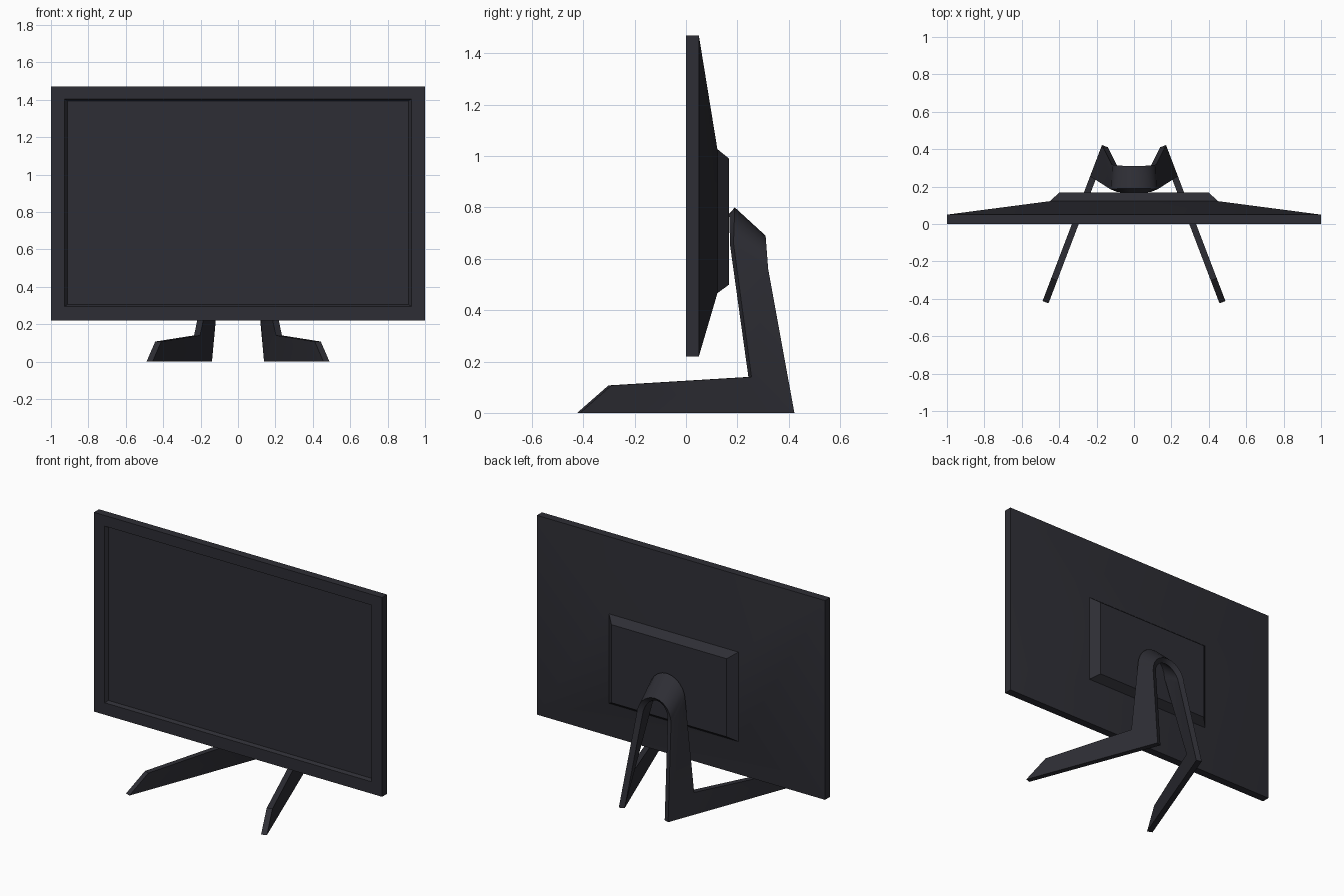
import bpy, bmesh, math
from mathutils import Vector

if "Cube" in bpy.data.objects:
    bpy.data.objects.remove(bpy.data.objects["Cube"])

plastic = bpy.data.materials.new("dark_charcoal_plastic")
plastic.diffuse_color = (0.027, 0.027, 0.035, 1)
plastic.use_nodes = True
plastic.node_tree.nodes["Principled BSDF"].inputs["Base Color"].default_value = plastic.diffuse_color


def loft(name, rings, cap_start=True, cap_end=True):
    """Bridge successive four-cornered rings into one mesh."""
    bm = bmesh.new()
    rows = [[bm.verts.new(p) for p in ring] for ring in rings]
    for a, b in zip(rows, rows[1:]):
        for i in range(4):
            j = (i + 1) % 4
            bm.faces.new((a[i], a[j], b[j], b[i]))
    if cap_start:
        bm.faces.new(rows[0])
    if cap_end:
        bm.faces.new(rows[-1][::-1])
    bmesh.ops.recalc_face_normals(bm, faces=bm.faces)
    me = bpy.data.meshes.new(name)
    bm.to_mesh(me)
    bm.free()
    me.materials.append(plastic)
    ob = bpy.data.objects.new(name, me)
    bpy.context.collection.objects.link(ob)
    bpy.ops.object.select_all(action='DESELECT')
    ob.select_set(True)
    bpy.context.view_layer.objects.active = ob
    bpy.ops.object.shade_smooth_by_angle(angle=math.radians(30))
    return ob


def rect(w, z0, z1, y):
    return [(-w, y, z0), (w, y, z0), (w, y, z1), (-w, y, z1)]


# Display: recessed screen, bezel, rim and tapered back
loft("display_panel", [
    rect(0.912, 0.305, 1.393, 0.02),
    rect(0.927, 0.295, 1.403, 0.0),
    rect(1.0, 0.22, 1.47, 0.0),
    rect(1.0, 0.22, 1.47, 0.05),
    rect(0.45, 0.465, 1.028, 0.122)])

# Raised block on the back
loft("mount_block", [
    rect(0.45, 0.465, 1.028, 0.121),
    rect(0.40, 0.50, 0.99, 0.168)])


# Stand: one continuous strip, foot - upright - arch - upright - foot
# Each section is outer front, outer back, inner back, inner front.
def leg_section(front, back):
    def outer(y, z):
        return Vector((0.332 - 0.381 * y, y, z))
    inward = Vector((-0.032, -0.012, 0))
    f, b = outer(*front), outer(*back)
    return [f, b, b + inward, f + inward]


spring = [Vector(p) for p in ((0.125, 0.185, 0.66), (0.12, 0.32, 0.56),
                              (0.088, 0.308, 0.555), (0.092, 0.172, 0.65))]
crown = [Vector(p) for p in ((0, 0.19, 0.80), (0, 0.31, 0.69),
                             (0, 0.287, 0.665), (0, 0.168, 0.775))]


def arch_section(t):
    c, s = math.cos(t), math.sin(t)
    return [Vector((a.x * c, a.y + (b.y - a.y) * s, a.z + (b.z - a.z) * s))
            for a, b in zip(spring, crown)]


foot = [leg_section((-0.29, 0.107), (-0.412, 0.0)),
        leg_section((0.255, 0.14), (0.422, 0.0))]
arch = [arch_section(math.pi * i / 12) for i in range(13)]
other_foot = [[Vector((-p.x, p.y, p.z)) for p in s] for s in reversed(foot)]
loft("stand", foot + arch + other_foot)
